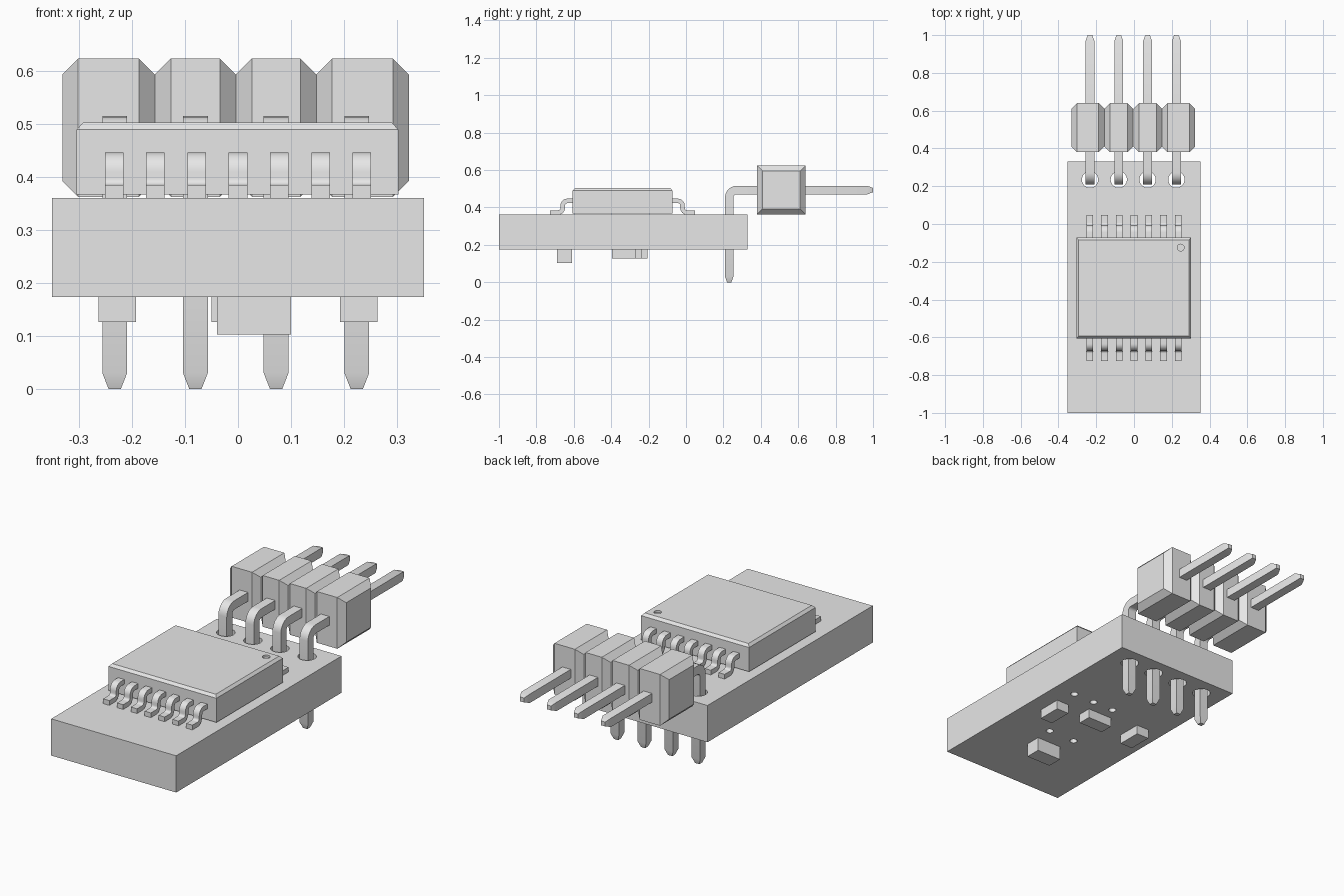
import bpy, bmesh, math
from mathutils import Vector, Matrix

if "Cube" in bpy.data.objects:
    bpy.data.objects.remove(bpy.data.objects["Cube"], do_unlink=True)

grey = bpy.data.materials.new("plain grey")
grey.use_nodes = True
grey.diffuse_color = (0.8, 0.8, 0.8, 1)
grey.node_tree.nodes["Principled BSDF"].inputs["Base Color"].default_value = (0.8, 0.8, 0.8, 1)


def finish(name, bm, smooth=False):
    bmesh.ops.recalc_face_normals(bm, faces=bm.faces)
    mesh = bpy.data.meshes.new(name)
    bm.to_mesh(mesh)
    bm.free()
    mesh.materials.append(grey)
    ob = bpy.data.objects.new(name, mesh)
    bpy.context.collection.objects.link(ob)
    if smooth:
        bpy.ops.object.select_all(action='DESELECT')
        ob.select_set(True)
        bpy.context.view_layer.objects.active = ob
        bpy.ops.object.shade_smooth_by_angle(angle=math.radians(30))
    return ob


def add_box(bm, x0, x1, y0, y1, z0, z1):
    mid = Vector((x0 + x1, y0 + y1, z0 + z1)) / 2
    size = Matrix.Diagonal((x1 - x0, y1 - y0, z1 - z0, 1))
    return bmesh.ops.create_cube(bm, size=1, matrix=Matrix.Translation(mid) @ size)["verts"]


def loft(bm, rings):
    """Skin a closed solid through rings of equal length."""
    loops = [[bm.verts.new(p) for p in ring] for ring in rings]
    n = len(loops[0])
    for a, b in zip(loops, loops[1:]):
        for i in range(n):
            bm.faces.new((a[i], a[(i + 1) % n], b[(i + 1) % n], b[i]))
    bm.faces.new(loops[0])
    bm.faces.new(loops[-1])


def sweep(name, x, path, width, thick, scales=None):
    """Rectangular bar along a (y, z) path in the plane at x."""
    pts = [Vector(p) for p in path]
    rings = []
    for i, p in enumerate(pts):
        a = (p - pts[i - 1]).normalized() if i else Vector((0, 0))
        b = (pts[i + 1] - p).normalized() if i < len(pts) - 1 else Vector((0, 0))
        d = (a + b).normalized()
        miter = 1 / max(d.dot(a if i else b), 0.5)
        s = scales[i] if scales else 1
        side = Vector((-d.y, d.x)) * thick / 2 * s * miter
        w = width / 2 * s
        rings.append([(x + sx * w, p.x + k * side.x, p.y + k * side.y)
                      for sx, k in ((-1, -1), (1, -1), (1, 1), (-1, 1))])
    bm = bmesh.new()
    loft(bm, rings)
    return finish(name, bm, True)


def arc(cy, cz, r, start, end, steps=6):
    angles = [math.radians(start + (end - start) * i / steps) for i in range(steps + 1)]
    return [(cy + r * math.cos(a), cz + r * math.sin(a)) for a in angles]


def drill(ob, holes):
    """Cut round holes given as (x, y, radius, bottom, top)."""
    bm = bmesh.new()
    for x, y, r, z0, z1 in holes:
        bmesh.ops.create_cone(bm, cap_ends=True, segments=32, radius1=r, radius2=r, depth=z1 - z0,
                              matrix=Matrix.Translation((x, y, (z0 + z1) / 2)))
    cutter = finish("hole_cutter", bm)
    cutter.hide_render = True
    mod = ob.modifiers.new("holes", 'BOOLEAN')
    mod.operation, mod.solver, mod.object = 'DIFFERENCE', 'EXACT', cutter
    bpy.context.view_layer.update()
    cut = bpy.data.meshes.new_from_object(ob.evaluated_get(bpy.context.evaluated_depsgraph_get()))
    ob.modifiers.clear()
    ob.data = cut
    bpy.data.objects.remove(cutter, do_unlink=True)


pin_xs = [-0.233 + 0.1525 * i for i in range(4)]
pin_y, pin_z = 0.231, 0.493

# Circuit board with pin holes and small vias
bm = bmesh.new()
add_box(bm, -0.352, 0.352, -1, 0.33, 0.174, 0.361)
board = finish("circuit_board", bm)
vias = [(0.237, -0.171), (0.115, -0.171), (-0.005, -0.171), (0.098, -0.524), (-0.054, -0.524)]
drill(board, [(x, pin_y + 0.004, 0.043, 0.1, 0.45) for x in pin_xs] +
      [(x, y, 0.018, 0.1, 0.45) for x, y in vias])

# Chip body with chamfered lid and a marker dimple
bm = bmesh.new()


def chip_ring(inset, z):
    x0, x1, y0, y1 = -0.305 + inset, 0.303 - inset, -0.606 + inset, -0.072 - inset
    return [(x0, y0, z), (x1, y0, z), (x1, y1, z), (x0, y1, z)]


loft(bm, [chip_ring(0, 0.367), chip_ring(0, 0.49), chip_ring(0.012, 0.503)])
chip = finish("chip_body", bm)
drill(chip, [(0.247, -0.125, 0.018, 0.493, 0.55)])

# Gull-wing chip leads, mirrored about the chip's middle
mid_y = -0.339
lead = ([(0.25, 0.435)] + arc(0.295, 0.41, 0.025, 90, 0)
        + arc(0.345, 0.398, 0.025, 180, 270) + [(0.387, 0.373)])
for side, label in ((-1, "front"), (1, "back")):
    for i in range(7):
        sweep(f"{label}_chip_lead_{i + 1}", -0.234 + 0.078 * i,
              [(mid_y + side * y, z) for y, z in lead], 0.035, 0.024)

# Right-angle header pins with tapered tips
bend = arc(pin_y + 0.04, pin_z - 0.04, 0.04, 180, 90)
path = [(pin_y, 0), (pin_y, 0.03)] + bend + [(0.97, pin_z), (1.0, pin_z)]
taper = [0.5] + [1] * (len(path) - 2) + [0.5]
for i, x in enumerate(pin_xs):
    sweep(f"header_pin_{i + 1}", x, path, 0.047, 0.045, taper)

# Header housing: one solid, narrowed at each notch
bm = bmesh.new()
rings = []
notches = [-0.332, -0.157, -0.004, 0.148, 0.323]
c = 0.03


def housing_ring(x, inset):
    y0, y1, z0, z1 = 0.38 + inset, 0.64 - inset, 0.363 + inset, 0.624 - inset
    return [(x, y0, z0), (x, y1, z0), (x, y1, z1), (x, y0, z1)]


for i, x in enumerate(notches):
    if i:
        rings.append(housing_ring(x - c, 0))
    rings.append(housing_ring(x, c))
    if i < 4:
        rings.append(housing_ring(x + c, 0))
loft(bm, rings)
finish("header_housing", bm)


# Small parts under the board: a body between two end terminals
def small_part(name, cx, cy, length, width, bottom, along_x):
    h, end, w = length / 2, length / 4, width / 2
    for part, a, b in (("terminal_a", -h, -h + end), ("body", -h + end, h - end),
                       ("terminal_b", h - end, h)):
        bm = bmesh.new()
        if along_x:
            add_box(bm, cx + a, cx + b, cy - w, cy + w, bottom, 0.176)
        else:
            add_box(bm, cx - w, cx + w, cy + a, cy + b, bottom, 0.176)
        finish(f"{name}_{part}", bm)


small_part("front_capacitor", 0.03, -0.65, 0.14, 0.08, 0.103, True)
small_part("middle_resistor", 0.02, -0.27, 0.14, 0.07, 0.126, True)
small_part("left_resistor", 0.228, -0.332, 0.125, 0.071, 0.126, False)
small_part("right_resistor", -0.228, -0.268, 0.125, 0.071, 0.126, False)
